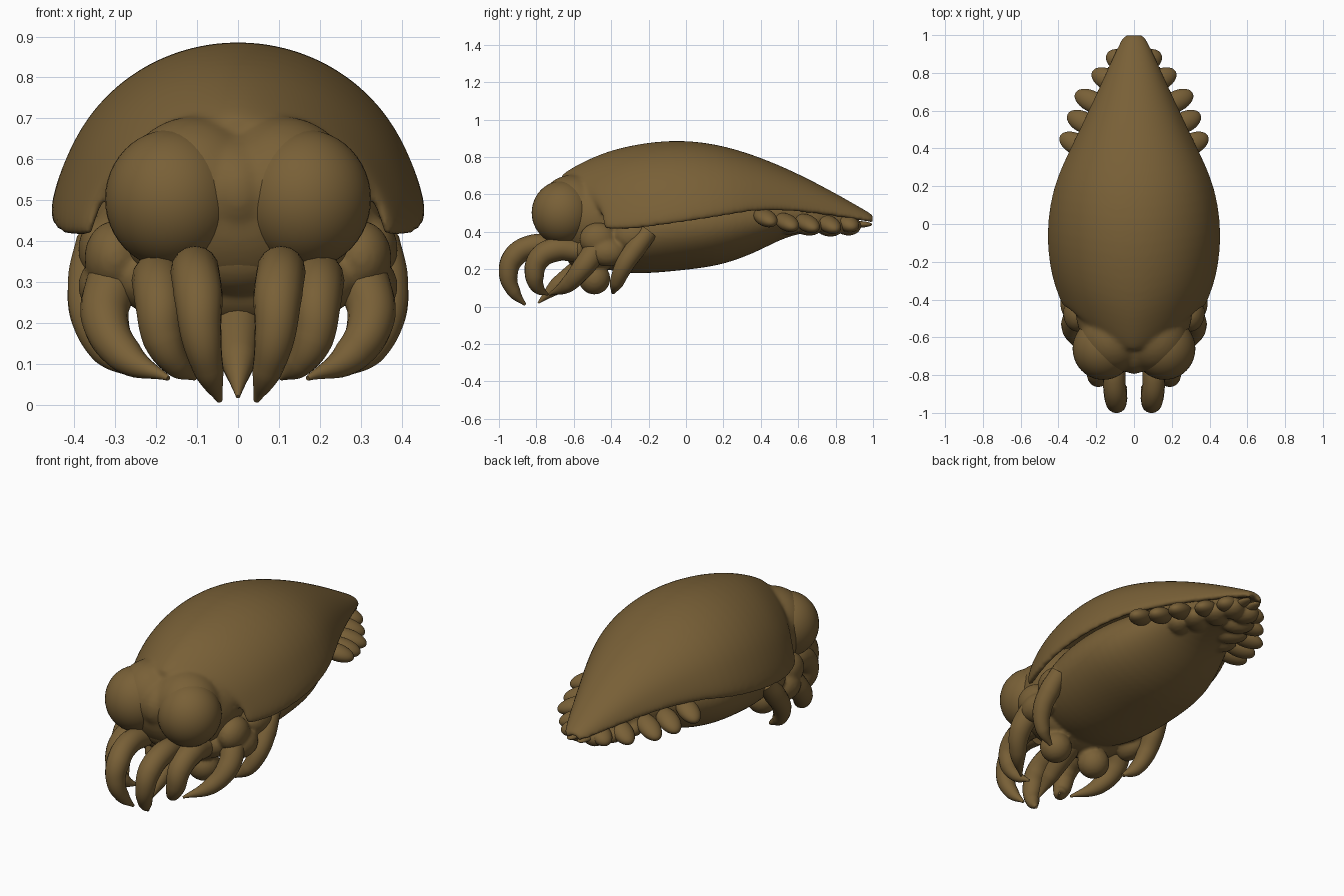
import bpy, bmesh, math
from mathutils import Vector

cube = bpy.data.objects.get("Cube")
if cube:
    bpy.data.objects.remove(cube, do_unlink=True)

brown = bpy.data.materials.new("olive_brown")
brown.use_nodes = True
COLOUR = (0.19, 0.117, 0.038, 1)
brown.diffuse_color = COLOUR
bsdf = next(n for n in brown.node_tree.nodes if n.type == 'BSDF_PRINCIPLED')
bsdf.inputs["Base Color"].default_value = COLOUR
bsdf.inputs["Roughness"].default_value = 0.6


def add_mesh(name, bm):
    bmesh.ops.recalc_face_normals(bm, faces=bm.faces)
    for f in bm.faces:
        f.smooth = True
    me = bpy.data.meshes.new(name)
    bm.to_mesh(me)
    bm.free()
    me.materials.append(brown)
    ob = bpy.data.objects.new(name, me)
    bpy.context.collection.objects.link(ob)
    return ob


def ball(name, centre, radii, axis=None):
    """Ellipsoid whose local z can be aimed along an axis."""
    bm = bmesh.new()
    bmesh.ops.create_uvsphere(bm, u_segments=40, v_segments=24, radius=1)
    ob = add_mesh(name, bm)
    ob.location, ob.scale = centre, radii
    if axis:
        ob.rotation_euler = Vector(axis).to_track_quat('Z', 'Y').to_euler()
    return ob


def loft(name, rows, closed):
    """Skin rows of points, closing and capping the tube if asked."""
    bm = bmesh.new()
    rings = [[bm.verts.new(p) for p in row] for row in rows]
    n = len(rings[0])
    for a, b in zip(rings, rings[1:]):
        for i in range(n if closed else n - 1):
            j = (i + 1) % n
            bm.faces.new((a[i], a[j], b[j], b[i]))
    if closed:
        bm.faces.new(rings[0])
        bm.faces.new(rings[-1])
    return add_mesh(name, bm)


def select(obs):
    bpy.context.view_layer.update()
    bpy.ops.object.select_all(action='DESELECT')
    for ob in obs:
        ob.select_set(True)
    bpy.context.view_layer.objects.active = obs[0]


def horn(name, points, radii, side=1):
    """Curved tapering limb."""
    cu = bpy.data.curves.new(name, 'CURVE')
    cu.dimensions = '3D'
    cu.bevel_depth = 1
    cu.bevel_resolution = 6
    cu.resolution_u = 10
    cu.use_fill_caps = True
    sp = cu.splines.new('BEZIER')
    sp.bezier_points.add(len(points) - 1)
    for bp, (x, y, z), r in zip(sp.bezier_points, points, radii):
        bp.co, bp.radius = (x * side, y, z), r
        bp.handle_left_type = bp.handle_right_type = 'AUTO'
    cu.materials.append(brown)
    ob = bpy.data.objects.new(name, cu)
    bpy.context.collection.objects.link(ob)
    select([ob])
    bpy.ops.object.convert(target='MESH')
    bpy.ops.object.shade_smooth_by_angle(angle=math.radians(60))


def fuse(name, obs, rounds):
    """Blend overlapping parts into one continuous skin."""
    select(obs)
    bpy.ops.object.convert(target='MESH')
    bpy.ops.object.join()
    ob = bpy.context.object
    ob.name = name
    skin = ob.modifiers.new("skin", 'REMESH')
    skin.mode = 'VOXEL'
    skin.voxel_size = .0105
    skin.use_smooth_shade = True
    soft = ob.modifiers.new("soften", 'SMOOTH')
    soft.factor = .5
    soft.iterations = rounds


# Domed shell: rim y, crest y, half width, rim z, crest z
shell_stations = [
    (-.45, -.69, .37, .41, .70), (-.36, -.55, .405, .41, .78),
    (-.25, -.38, .44, .415, .85), (-.05, -.10, .463, .445, .897),
    (.20, .15, .43, .48, .877), (.40, .38, .335, .52, .807),
    (.60, .59, .24, .51, .717), (.80, .79, .15, .485, .612),
    (.96, .96, .08, .46, .515), (1.015, 1.015, .045, .45, .482)]
rows = []
for rim_y, top_y, w, rim, top in shell_stations:
    row = []
    for i in range(25):
        a = math.pi * (i / 24 - .5)
        s = math.sin(a)
        flare = 1 + .025 * max(0, abs(s) - .95) / .05 - .01 * abs(s)
        row.append((w * s * flare, rim_y + (top_y - rim_y) * (1 - abs(s) ** 1.3),
                    rim + (top - rim) * math.cos(a)))
    rows.append(row)
shell = loft("shell", rows, False)
thick = shell.modifiers.new("thickness", 'SOLIDIFY')
thick.thickness = .035
thick.offset = -1
shell.modifiers.new("smooth", 'SUBSURF').levels = 2

# Head, bridge and the brows that hood the eyes, blended into the shell
fuse("carapace", [shell,
                  ball("head", (0, -.45, .475), (.31, .32, .265)),
                  ball("bridge", (0, -.60, .52), (.12, .195, .15)),
                  ball("left_brow", (.107, -.608, .525), (.18, .18, .18)),
                  ball("right_brow", (-.107, -.608, .525), (.18, .18, .18))], 14)

# Belly: y, half width, bottom z, top z
belly_stations = [
    (-.52, .20, .24, .50), (-.42, .31, .19, .58), (-.25, .37, .17, .64),
    (0, .39, .195, .66), (.2, .37, .22, .65), (.4, .285, .30, .63),
    (.55, .22, .385, .60), (.75, .14, .41, .55), (.93, .06, .435, .49)]
rows = []
for y, w, lo, hi in belly_stations:
    rows.append([(w * math.cos(t), y, (lo + hi) / 2 + (hi - lo) / 2 * math.sin(t))
                 for t in (math.tau * i / 28 for i in range(28))])
belly = loft("belly", rows, True)
belly.modifiers.new("smooth", 'SUBSURF').levels = 2
underside = [belly, ball("chest", (0, -.50, .30), (.30, .15, .12)),
             ball("face", (0, -.60, .37), (.17, .13, .11))]

horn("beak", [(0, -.5, .25), (0, -.58, .19), (0, -.69, .11), (0, -.79, .02)],
     [.07, .058, .045, .005])

# Limbs: name, path, radii
limbs = [
    ("front_claw",
     [(.10, -.68, .32), (.105, -.82, .325), (.097, -.92, .265),
      (.09, -.95, .17), (.07, -.92, .08), (.045, -.86, .01)],
     [.055, .06, .06, .05, .036, .007]),
    ("second_claw",
     [(.19, -.58, .30), (.195, -.70, .305), (.192, -.79, .25),
      (.182, -.81, .16), (.15, -.79, .10), (.105, -.74, .065)],
     [.06, .065, .06, .05, .034, .006]),
    ("third_leg",
     [(.27, -.42, .37), (.31, -.49, .29), (.325, -.55, .21),
      (.275, -.63, .12), (.17, -.73, .065)],
     [.065, .064, .058, .044, .006]),
    ("rear_leg",
     [(.345, -.20, .40), (.36, -.27, .31), (.36, -.33, .22),
      (.32, -.37, .13), (.25, -.39, .075)],
     [.05, .056, .05, .038, .01])]

# Tail lobes: base x, base y, base z, length
lobes = [(.31, .425, .475, .095), (.27, .54, .45, .095), (.225, .65, .445, .1),
         (.14, .765, .44, .095), (.075, .865, .445, .08)]

for side, label in ((1, "left"), (-1, "right")):
    ball(f"{label}_eye", (.162 * side, -.66, .503), (.163, .165, .17))
    underside += [
        ball(f"{label}_cheek", (.30 * side, -.47, .36), (.075, .10, .09)),
        ball(f"{label}_hip", (.32 * side, -.42, .29), (.07, .10, .075)),
        ball(f"{label}_leg_socket", (.33 * side, -.28, .38), (.06, .10, .08)),
        ball(f"{label}_jaw_bulb", (.13 * side, -.49, .15), (.085, .085, .085))]
    ball(f"{label}_tail_lobe", (.032 * side, .915, .44), (.032, .018, .08), (0, 1, 0))
    for name, path, radii in limbs:
        horn(f"{label}_{name}", path, radii, side)
    for i, (x, y, z, size) in enumerate(lobes):
        ball(f"{label}_gill_lobe_{i + 1}", (x * side, y, z),
             (.056, .043, size), (.8 * side, .4, -.3))
        underside.append(ball(f"{label}_inner_lobe_{i + 1}", (x * .5 * side, y, z - .01),
                              (.065, .055, size), (.7 * side, .6, -.1)))

fuse("underside", underside, 4)
